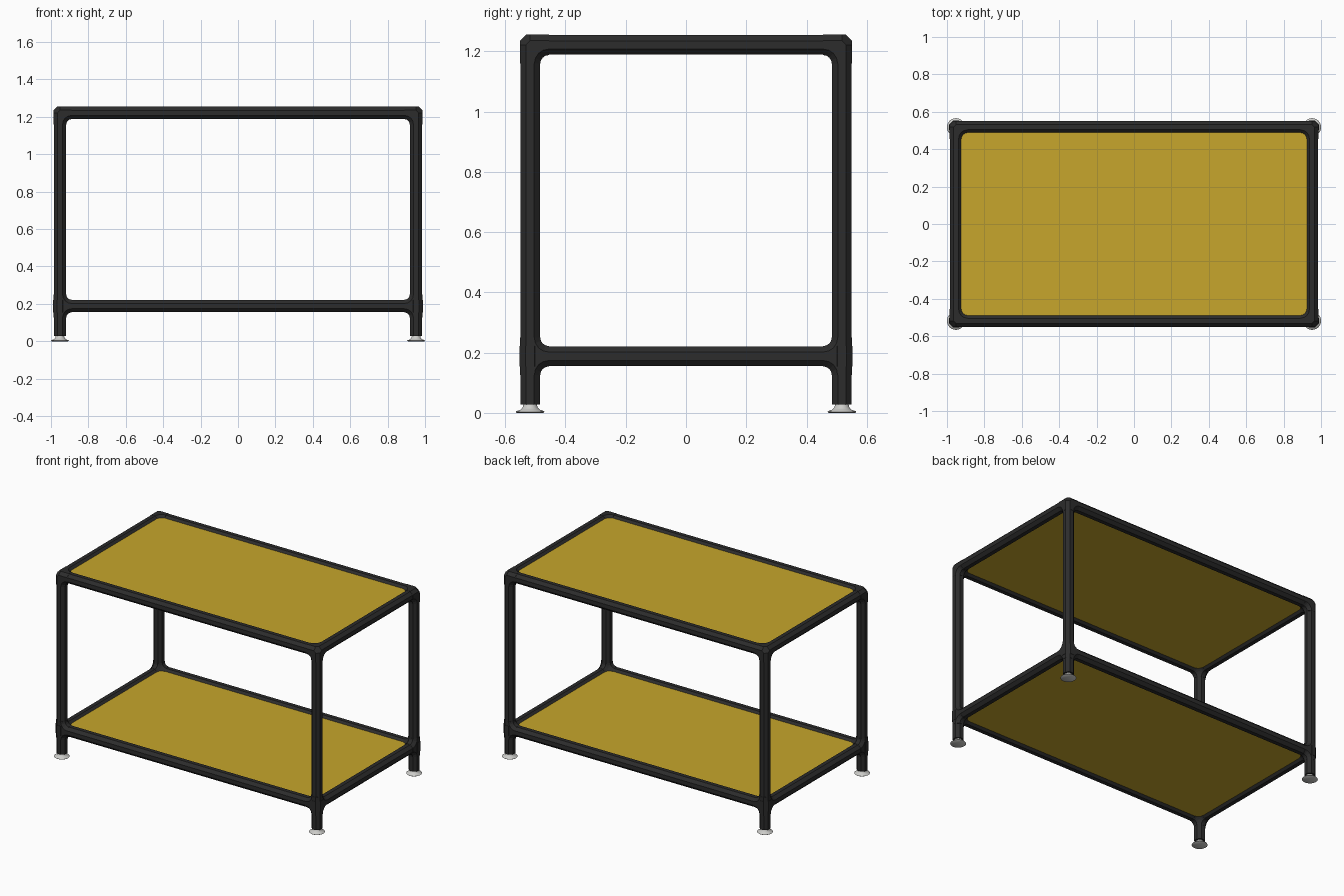
import bpy, bmesh
from math import pi, cos, sin
from mathutils import Vector

cube = bpy.data.objects.get("Cube")
if cube:
    bpy.data.objects.remove(cube)

SIDES = 8
PIPE_R, JOINT_R = 0.0325, 0.0338      # flat-to-centre radii
LEG_X, LEG_Y = 0.952, 0.5175
LOW_Z, TOP_Z = 0.188, 1.2215
ARM = 0.062                           # joint arm length
X, Y, Z = Vector((1, 0, 0)), Vector((0, 1, 0)), Vector((0, 0, 1))


def material(name, rgb, roughness=0.6):
    m = bpy.data.materials.new(name)
    m.use_nodes = True
    m.diffuse_color = (*rgb, 1)
    bsdf = m.node_tree.nodes["Principled BSDF"]
    bsdf.inputs["Base Color"].default_value = (*rgb, 1)
    bsdf.inputs["Roughness"].default_value = roughness
    return m


BLACK = material("black plastic", (0.025, 0.025, 0.025))
YELLOW = material("yellow board", (0.57, 0.38, 0.025))
GREY = material("light grey metal", (0.6, 0.6, 0.58))


def finish(bm, name, mat):
    bmesh.ops.recalc_face_normals(bm, faces=bm.faces[:])
    mesh = bpy.data.meshes.new(name)
    bm.to_mesh(mesh)
    bm.free()
    mesh.materials.append(mat)
    ob = bpy.data.objects.new(name, mesh)
    bpy.context.collection.objects.link(ob)
    return ob


def ring(bm, centre, u, v, r, n=SIDES):
    """Polygon whose flat sides face along u and v."""
    big = r / cos(pi / n)
    angles = [(i + 0.5) * 2 * pi / n for i in range(n)]
    return [bm.verts.new(centre + big * (u * cos(a) + v * sin(a))) for a in angles]


def loft(bm, rings):
    """Skin a row of rings and cap both ends."""
    for a, b in zip(rings, rings[1:]):
        for i in range(len(a)):
            j = (i + 1) % len(a)
            bm.faces.new((a[i], a[j], b[j], b[i]))
    bm.faces.new(rings[0][::-1])
    bm.faces.new(rings[-1])


def tube(bm, start, end, r):
    d = (end - start).normalized()
    u = Y if abs(d.x) > 0.5 else X
    loft(bm, [ring(bm, p, u, d.cross(u), r) for p in (start, end)])


def bend(bm, centre, a, b, r, steps=4):
    """Quarter bend that fillets the inside corner between two arms."""
    pivot, normal = centre + ARM * (a + b), a.cross(b)
    rings = []
    for i in range(steps + 1):
        t = i / steps * pi / 2
        radial = -(a * sin(t) + b * cos(t))
        rings.append(ring(bm, pivot + radial * ARM, radial, normal, r))
    loft(bm, rings)


def joint(name, centre, side, front, ups):
    """Corner fitting with two horizontal arms and one or two upright arms."""
    bm = bmesh.new()
    # Faceted hub that chamfers the outer corner
    hub = []
    for u, v in ((X, Y), (Y, Z), (Z, X)):
        hub += ring(bm, centre, u, v, JOINT_R)
    bmesh.ops.convex_hull(bm, input=hub)
    for d in (side, front, *ups):
        tube(bm, centre, centre + d * ARM, JOINT_R)
    bend(bm, centre, side, front, JOINT_R)
    for up in ups:
        bend(bm, centre, side, up, JOINT_R)
        bend(bm, centre, front, up, JOINT_R)
    # Collar around a through joint
    if len(ups) > 1:
        tube(bm, centre - Z * JOINT_R, centre + Z * JOINT_R, JOINT_R + 0.002)
    finish(bm, name, BLACK)


def pipe(name, start, end):
    bm = bmesh.new()
    tube(bm, Vector(start), Vector(end), PIPE_R)
    finish(bm, name, BLACK)


# Legs, feet and corner joints
for sx, x_name in ((1, "left"), (-1, "right")):
    for sy, y_name in ((-1, "front"), (1, "back")):
        tag = f"{y_name}_{x_name}"
        x, y = sx * LEG_X, sy * LEG_Y
        pipe(f"{tag}_leg", (x, y, 0.028), (x, y, TOP_Z - 0.03))
        joint(f"{tag}_top_joint", Vector((x, y, TOP_Z)), -sx * X, -sy * Y, (-Z,))
        joint(f"{tag}_lower_joint", Vector((x, y, LOW_Z)), -sx * X, -sy * Y, (Z, -Z))

        bm = bmesh.new()
        profile = ((0.044, 0), (0.048, 0.003), (0.046, 0.006), (0.033, 0.01),
                   (0.025, 0.018), (0.021, 0.032))
        loft(bm, [ring(bm, Vector((x, y, z)), X, Y, r, 32) for r, z in profile])
        foot = finish(bm, f"{tag}_foot", GREY)
        bpy.ops.object.select_all(action="DESELECT")
        foot.select_set(True)
        bpy.context.view_layer.objects.active = foot
        bpy.ops.object.shade_smooth_by_angle(angle=0.7)

# Rails and shelf boards on both levels
for level, z in (("lower", LOW_Z), ("top", TOP_Z)):
    ex, ey = LEG_X - 0.03, LEG_Y - 0.03
    for s, n in ((-1, "front"), (1, "back")):
        pipe(f"{level}_{n}_rail", (-ex, s * LEG_Y, z), (ex, s * LEG_Y, z))
    for s, n in ((-1, "right"), (1, "left")):
        pipe(f"{level}_{n}_rail", (s * LEG_X, -ey, z), (s * LEG_X, ey, z))
    bm = bmesh.new()
    bmesh.ops.create_cube(bm, size=1)
    for v in bm.verts:
        v.co = Vector((v.co.x * 1.86, v.co.y * 0.99, v.co.z * 0.037 + z))
    finish(bm, f"{level}_shelf_board", YELLOW)
